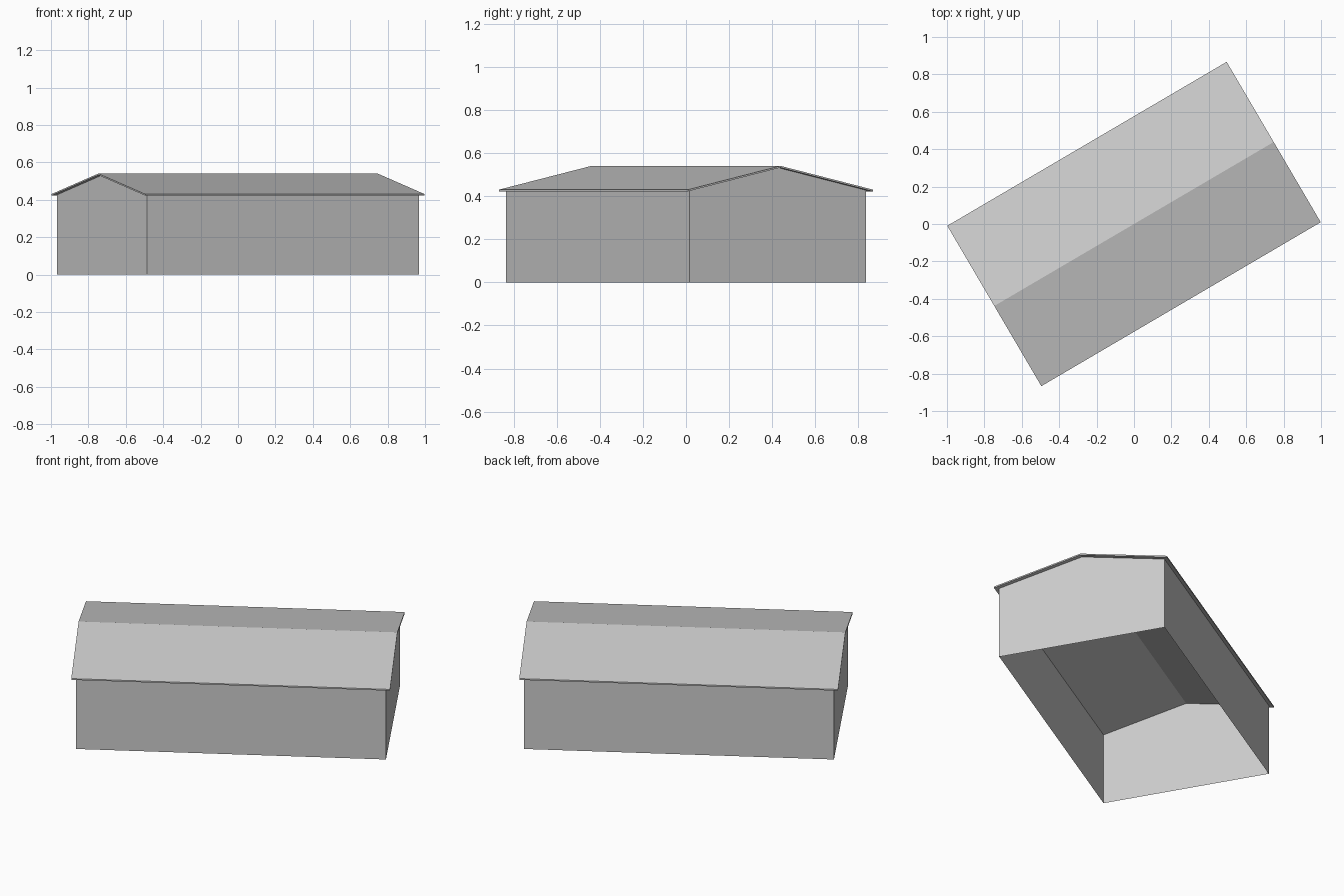
import bpy, bmesh, math

cube = bpy.data.objects.get("Cube")
if cube:
    bpy.data.objects.remove(cube, do_unlink=True)

TURN = math.radians(30.4)
ROOF_L, ROOF_W = 0.866, 0.497    # half sizes of the roof
WALL_L, WALL_W = 0.842, 0.475    # half sizes of the walls
EAVE, RIDGE, THICK = 0.43, 0.54, 0.008

grey = bpy.data.materials.new("light_grey")
grey.use_nodes = True
grey.diffuse_color = (0.6, 0.6, 0.6, 1)
grey.node_tree.nodes["Principled BSDF"].inputs["Base Color"].default_value = (0.6, 0.6, 0.6, 1)


def roof_z(y):
    return RIDGE - (RIDGE - EAVE) * abs(y) / ROOF_W


def extrude_profile(name, profile, half_length, open_edges=()):
    """Closed (y, z) profile swept along the length, leaving some sides open."""
    bm = bmesh.new()
    ends = [[bm.verts.new((x, y, z)) for y, z in profile]
            for x in (-half_length, half_length)]
    for ring in ends:
        bm.faces.new(ring)
    n = len(profile)
    for i in range(n):
        if i not in open_edges:
            j = (i + 1) % n
            bm.faces.new((ends[0][i], ends[0][j], ends[1][j], ends[1][i]))
    bmesh.ops.recalc_face_normals(bm, faces=bm.faces)
    mesh = bpy.data.meshes.new(name)
    bm.to_mesh(mesh)
    bm.free()
    mesh.materials.append(grey)
    obj = bpy.data.objects.new(name, mesh)
    obj.rotation_euler.z = TURN
    bpy.context.collection.objects.link(obj)
    return obj


# Walls with gable ends, open at the floor and under the roof
top = roof_z(WALL_W) - THICK
extrude_profile("walls", [(-WALL_W, 0), (WALL_W, 0), (WALL_W, top),
                          (0, RIDGE - THICK), (-WALL_W, top)],
                WALL_L, open_edges=(0, 2, 3))

# Thin pitched roof overhanging all sides
extrude_profile("roof", [(-ROOF_W, EAVE), (0, RIDGE), (ROOF_W, EAVE),
                         (ROOF_W, EAVE - THICK), (0, RIDGE - THICK),
                         (-ROOF_W, EAVE - THICK)], ROOF_L)
